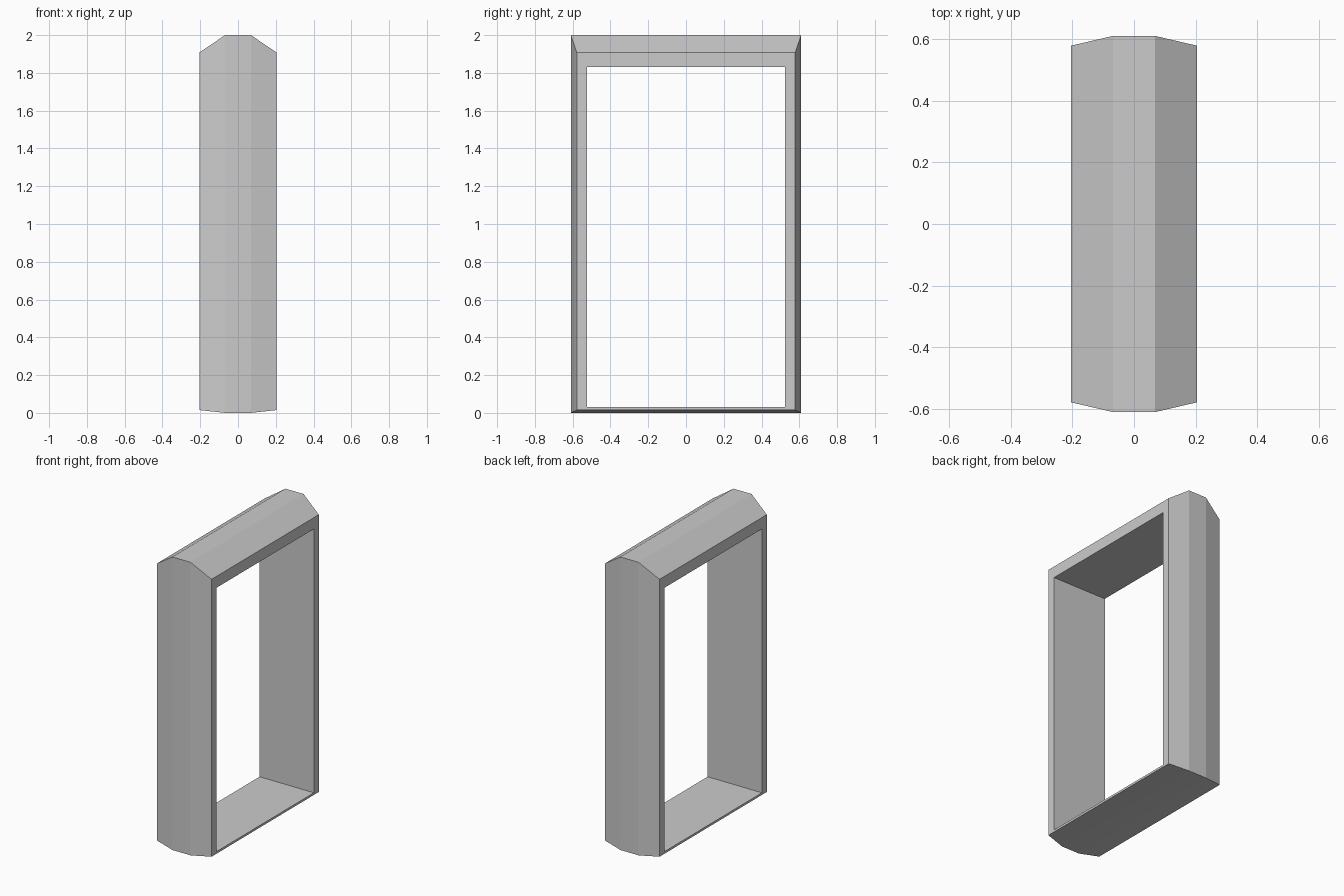
import bpy
import bmesh

if "Cube" in bpy.data.objects:
    bpy.data.objects.remove(bpy.data.objects["Cube"])

# Cross-section of the frame: x, half width in y, bottom z, top z
# (four outer stations, then the two edges of the straight opening)
SECTION = [
    (-0.205, 0.578, 0.015, 1.908),
    (-0.068, 0.61, 0.0, 2.0),
    (0.068, 0.61, 0.0, 2.0),
    (0.205, 0.578, 0.015, 1.908),
    (0.205, 0.525, 0.03, 1.83),
    (-0.205, 0.525, 0.03, 1.83),
]


def rectangle(bm, x, half, low, high):
    corners = [(-half, low), (half, low), (half, high), (-half, high)]
    return [bm.verts.new((x, y, z)) for y, z in corners]


# Door frame: rectangular loops joined into a closed, bevelled ring
bm = bmesh.new()
loops = [rectangle(bm, *station) for station in SECTION]
for i, a in enumerate(loops):
    b = loops[(i + 1) % len(loops)]
    for j in range(4):
        k = (j + 1) % 4
        bm.faces.new((a[j], a[k], b[k], b[j]))
bmesh.ops.recalc_face_normals(bm, faces=bm.faces)

mesh = bpy.data.meshes.new("door_frame")
bm.to_mesh(mesh)
bm.free()
frame = bpy.data.objects.new("door_frame", mesh)
bpy.context.collection.objects.link(frame)
